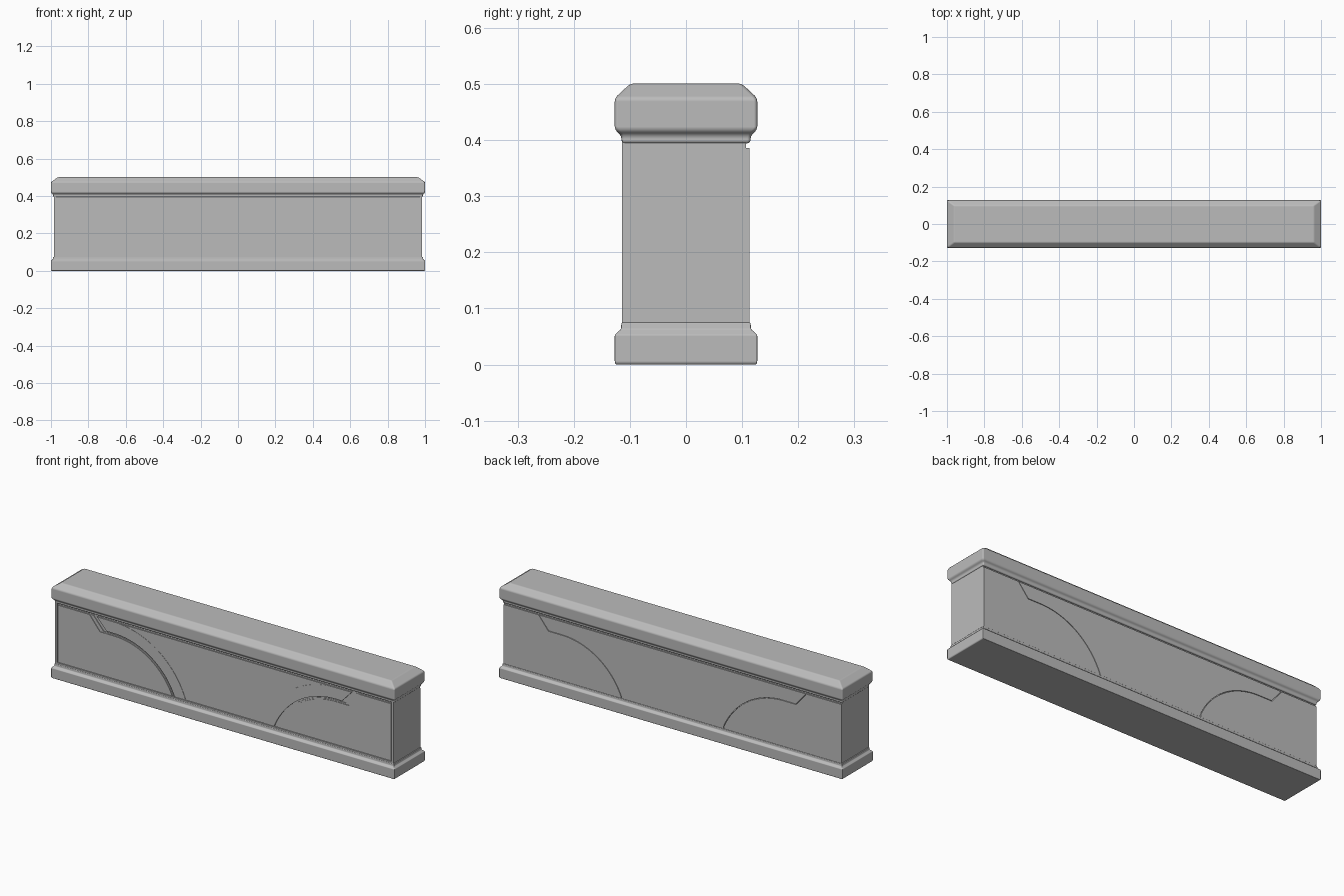
import bpy, bmesh, math

cube = bpy.data.objects.get("Cube")
if cube:
    bpy.data.objects.remove(cube, do_unlink=True)

stone = bpy.data.materials.new("grey stone")
stone.use_nodes = True
stone.diffuse_color = (0.5, 0.5, 0.5, 1)
stone.node_tree.nodes["Principled BSDF"].inputs["Base Color"].default_value = (0.5, 0.5, 0.5, 1)

BOTTOM, TOP = 0.086, 0.386      # panel height range
ARC_X, ARC_Z = 0.645, -0.059    # centre of the arches


def finish(name, bm, bevel=0.0):
    bmesh.ops.recalc_face_normals(bm, faces=bm.faces)
    mesh = bpy.data.meshes.new(name)
    bm.to_mesh(mesh)
    bm.free()
    mesh.materials.append(stone)
    obj = bpy.data.objects.new(name, mesh)
    bpy.context.collection.objects.link(obj)
    if bevel:
        mesh.shade_smooth()
        mesh.set_sharp_from_angle(angle=math.radians(50))
        mod = obj.modifiers.new("soft edges", "BEVEL")
        mod.width, mod.segments = bevel, 2
        mod.limit_method, mod.angle_limit = "ANGLE", math.radians(20)
        mod.harden_normals = True
    return obj


def stack(name, rings, bevel):
    """Rectangular moulding lofted through (half length, half depth, height) rings."""
    bm = bmesh.new()
    loops = [[bm.verts.new((sx * x, sy * y, z))
              for sx, sy in ((-1, -1), (1, -1), (1, 1), (-1, 1))] for x, y, z in rings]
    for a, b in zip(loops, loops[1:]):
        for i in range(4):
            j = (i + 1) % 4
            bm.faces.new((a[i], a[j], b[j], b[i]))
    bm.faces.new(loops[0])
    bm.faces.new(loops[-1])
    return finish(name, bm, bevel)


def plate(name, outline, y0, y1, side=1):
    """Flat outline in x and z, given thickness from y0 to y1."""
    bm = bmesh.new()
    face = bm.faces.new([bm.verts.new((side * x, y0, z)) for x, z in outline])
    grown = bmesh.ops.extrude_face_region(bm, geom=[face])["geom"]
    for v in grown:
        if isinstance(v, bmesh.types.BMVert):
            v.co.y = y1
    bmesh.ops.triangulate(bm, faces=[f for f in bm.faces if len(f.verts) > 4])
    return finish(name, bm)


def arc(radius, steps=24):
    """Arch line rising from the panel bottom to its crown."""
    start = math.asin((BOTTOM - ARC_Z) / radius)
    return [(ARC_X - radius * math.cos(a), ARC_Z + radius * math.sin(a))
            for a in (start + (math.pi / 2 - start) * i / steps for i in range(steps + 1))]


def stepped(radius, knee, top):
    """Arch line that continues flat to a knee and slants up to the panel top."""
    return arc(radius) + [(knee, ARC_Z + radius), (top, TOP)]


# Plinth, core and coping
stack("base", [(0.997, 0.125, 0), (1, 0.127, 0.004), (1, 0.127, 0.053),
               (0.99, 0.116, 0.063), (0.988, 0.115, 0.075)], 0.003)
stack("wall_core", [(0.984, 0.107, 0.07), (0.984, 0.107, 0.4)], 0)
stack("cap", [(0.988, 0.115, 0.394), (0.988, 0.115, 0.408), (1, 0.127, 0.418),
              (1, 0.127, 0.475), (0.962, 0.099, 0.501)], 0.006)

# Arch lines
outer = arc(0.444)
band_edge = stepped(0.384, 0.685, 0.742)
trim_edge = stepped(0.377, 0.706, 0.764)
panel_edge = stepped(0.370, 0.725, 0.786)
corner = [(0.97, TOP), (0.97, BOTTOM)]

for side, label in ((1, "left"), (-1, "right")):
    # Front arch band, stepped trim and outer panel
    plate(f"front_arch_band_{label}", outer + band_edge[::-1], -0.114, -0.10, side)
    plate(f"front_arch_trim_{label}", trim_edge + panel_edge[::-1], -0.110, -0.10, side)
    plate(f"front_end_panel_{label}", panel_edge + corner, -0.113, -0.10, side)
    # Back outer panel
    back_edge = stepped(0.374, 0.722, 0.780)
    plate(f"back_end_panel_{label}", back_edge + [(0.984, TOP), (0.984, 0.075)]
          + [(back_edge[0][0], 0.075)], 0.10, 0.113, side)
    # Posts at the front corners
    plate(f"front_post_{label}", [(0.974, 0.07), (0.985, 0.07), (0.985, 0.4), (0.974, 0.4)],
          -0.114, -0.10, side)

# Middle panels between the arches
mirrored = [(-x, z) for x, z in outer]
plate("front_middle_panel", outer + mirrored[::-1], -0.1125, -0.10)
inner = stepped(0.377, 0.720, 0.777)
plate("back_middle_panel", [(inner[0][0], 0.075)] + inner
      + [(-x, z) for x, z in inner[::-1]] + [(-inner[0][0], 0.075)], 0.10, 0.113)

# Thin sill under the front panels
plate("front_sill", [(-0.975, 0.07), (0.975, 0.07), (0.975, 0.083), (-0.975, 0.083)], -0.114, -0.10)
